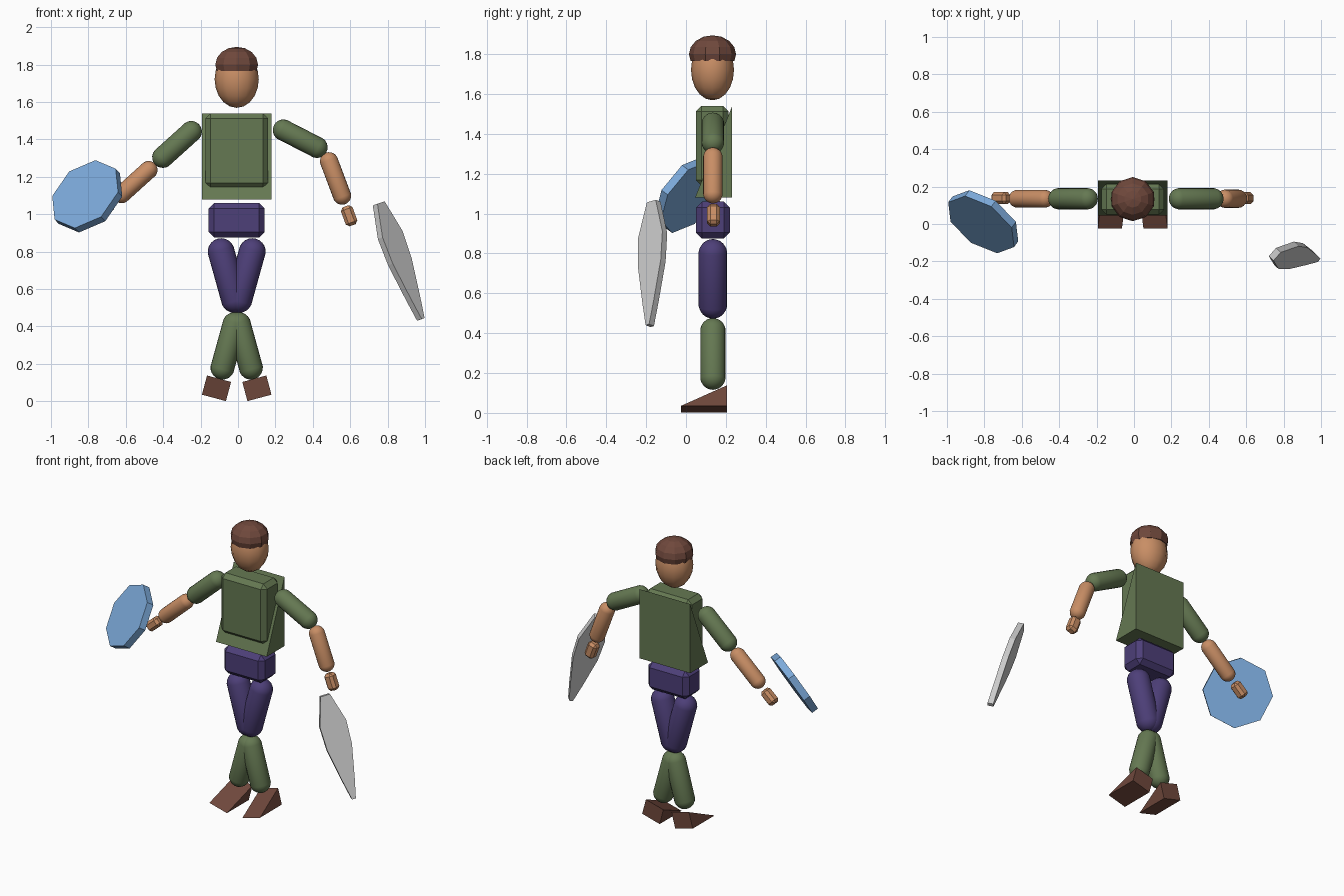
import bpy, bmesh
from math import radians
from mathutils import Vector, Matrix

if "Cube" in bpy.data.objects:
    bpy.data.objects.remove(bpy.data.objects["Cube"])

XC, YC = -0.007, 0.135      # body axis


def material(name, rgb):
    m = bpy.data.materials.new(name)
    m.diffuse_color = (*rgb, 1)
    m.use_nodes = True
    m.node_tree.nodes["Principled BSDF"].inputs["Base Color"].default_value = m.diffuse_color
    return m


GREEN = material("green_cloth", (0.13, 0.19, 0.085))
SKIN = material("skin", (0.58, 0.27, 0.13))
BROWN = material("brown", (0.16, 0.065, 0.045))
PURPLE = material("purple_cloth", (0.075, 0.05, 0.19))
BLUE = material("blue", (0.2, 0.4, 0.7))


def finish(name, bm, mat=None, matrix=None, smooth=False):
    if matrix:
        bm.transform(matrix)
    bmesh.ops.recalc_face_normals(bm, faces=bm.faces)
    me = bpy.data.meshes.new(name)
    bm.to_mesh(me)
    bm.free()
    if smooth:
        me.shade_smooth()
    if mat:
        me.materials.append(mat)
    ob = bpy.data.objects.new(name, me)
    bpy.context.collection.objects.link(ob)
    return ob


def frame(x, y, z, origin):
    m = Matrix((x, y, z)).transposed().to_4x4()
    m.translation = origin
    return m


def along(direction, origin):
    # local z follows direction, local y stays on world y
    z = Vector(direction).normalized()
    y = Vector((0, 1, 0))
    return frame(y.cross(z), y, z, origin)


def capsule(name, x0, z0, x1, z1, r, mat):
    a, b = Vector((x0, YC, z0)), Vector((x1, YC, z1))
    bm = bmesh.new()
    bmesh.ops.create_uvsphere(bm, u_segments=20, v_segments=11, radius=r)
    half = (b - a).length / 2
    for v in bm.verts:
        v.co.z += half if v.co.z > 0 else -half
    finish(name, bm, mat, along(b - a, (a + b) / 2), True)


def block(name, size, bevel, mat, matrix):
    bm = bmesh.new()
    bmesh.ops.create_cube(bm, size=1, matrix=Matrix.Diagonal((*size, 1)))
    bmesh.ops.bevel(bm, geom=bm.edges[:], offset=bevel, segments=1, affect='EDGES')
    finish(name, bm, mat, matrix)


def prism(name, profile, depth, mat, matrix):
    # local xy outline extruded along local z, centred
    bm = bmesh.new()
    face = bm.faces.new([bm.verts.new((x, y, -depth / 2)) for x, y in profile])
    new = bmesh.ops.extrude_face_region(bm, geom=[face])["geom"]
    bmesh.ops.translate(bm, vec=(0, 0, depth),
                        verts=[g for g in new if isinstance(g, bmesh.types.BMVert)])
    finish(name, bm, mat, matrix)


# Head and cap of hair
bm = bmesh.new()
bmesh.ops.create_uvsphere(bm, u_segments=12, v_segments=10, radius=1)
finish("head", bm, SKIN, Matrix.Translation((XC, YC - 0.002, 1.722))
       @ Matrix.Diagonal((0.118, 0.108, 0.153, 1)), True)

bm = bmesh.new()
bmesh.ops.create_uvsphere(bm, u_segments=10, v_segments=8, radius=1)
cut = bmesh.ops.bisect_plane(bm, geom=bm.verts[:] + bm.edges[:] + bm.faces[:],
                             plane_co=(0, 0, -0.36), plane_no=(0, 0, -1), clear_outer=True)
bmesh.ops.contextual_create(bm, geom=[e for e in cut["geom_cut"]
                                      if isinstance(e, bmesh.types.BMEdge)])
finish("hair", bm, BROWN, Matrix.Translation((XC, YC - 0.002, 1.80))
       @ Matrix.Diagonal((0.12, 0.118, 0.095, 1)))

# Torso, back wedge and hips
block("torso", (0.335, 0.165, 0.4), 0.028, GREEN, Matrix.Translation((XC, 0.132, 1.34)))
side = frame(Vector((0, 1, 0)), Vector((0, 0, 1)), Vector((1, 0, 0)), (XC, 0, 0))
prism("back_wedge", [(0.045, 1.08), (0.232, 1.08), (0.232, 1.54)], 0.373, GREEN, side)
block("hips", (0.3, 0.17, 0.185), 0.03, PURPLE, Matrix.Translation((XC, YC, 0.968)))

# Legs and feet, mirrored about the body axis
for s, tag in ((-1, "right"), (1, "left")):
    capsule(f"{tag}_thigh", XC + s * 0.083, 0.80, XC + s * 0.012, 0.545, 0.072, PURPLE)
    capsule(f"{tag}_shin", XC + s * 0.012, 0.412, XC + s * 0.076, 0.18, 0.064, GREEN)
    tilt = (Matrix.Translation((XC + s * 0.108, 0, 0.0695))
            @ Matrix.Rotation(radians(-15 * s) * -1, 4, 'Y'))
    wedge = [(-0.025, -0.053), (0.205, -0.053), (0.205, 0.053)]
    turn = frame(Vector((0, 1, 0)), Vector((0, 0, 1)), Vector((1, 0, 0)), (0, 0, 0))
    tilt = (Matrix.Translation((XC + s * 0.108, 0, 0.0695))
            @ Matrix.Rotation(radians(-15 * s), 4, 'Y'))
    prism(f"{tag}_foot", wedge, 0.133, BROWN, tilt @ turn)

# Arms and hands
capsule("right_upper_arm", -0.25, 1.442, -0.402, 1.305, 0.057, GREEN)
capsule("right_forearm", -0.478, 1.237, -0.622, 1.107, 0.048, SKIN)
block("right_hand", (0.064, 0.064, 0.105), 0.016, SKIN,
      along((-0.75, 0, -0.66), (-0.712, YC + 0.003, 1.027)))
capsule("left_upper_arm", 0.243, 1.45, 0.422, 1.358, 0.057, GREEN)
capsule("left_forearm", 0.487, 1.283, 0.556, 1.10, 0.049, SKIN)
block("left_hand", (0.066, 0.064, 0.108), 0.016, SKIN,
      along((0.35, 0, -0.94), (0.594, YC + 0.003, 0.992)))

# Eight-sided shield
n = Vector((-0.5, -0.69, 0.52)).normalized()
u = Vector((-0.18, 0.123, -0.011))
u = (u - n * u.dot(n)).normalized()
bm = bmesh.new()
bmesh.ops.create_cone(bm, cap_ends=True, segments=8, radius1=0.213, radius2=0.213, depth=0.045)
first = min(bm.verts, key=lambda v: abs(v.co.x)).co     # start on a corner
spin = Matrix.Rotation(-Vector((first.x, first.y, 0)).to_2d().angle_signed(Vector((1, 0))), 4, 'Z')
finish("shield", bm, BLUE, frame(u, n.cross(u), n, (-0.806, 0.012, 1.096)) @ spin)

# Leaf-shaped blade
a = Vector((0.225, -0.02, -0.62)).normalized()
n = Vector((0.69, -0.68, 0.27))
n = (n - a * n.dot(a)).normalized()
w = n.cross(a)
half = [(0.03, -0.33), (0.083, -0.15), (0.078, 0.0), (0.038, 0.21), (0.012, 0.33)]
prism("blade", half + [(-x, y) for x, y in reversed(half)], 0.036, None,
      frame(w, a, n, (0.865, -0.172, 0.748)))
